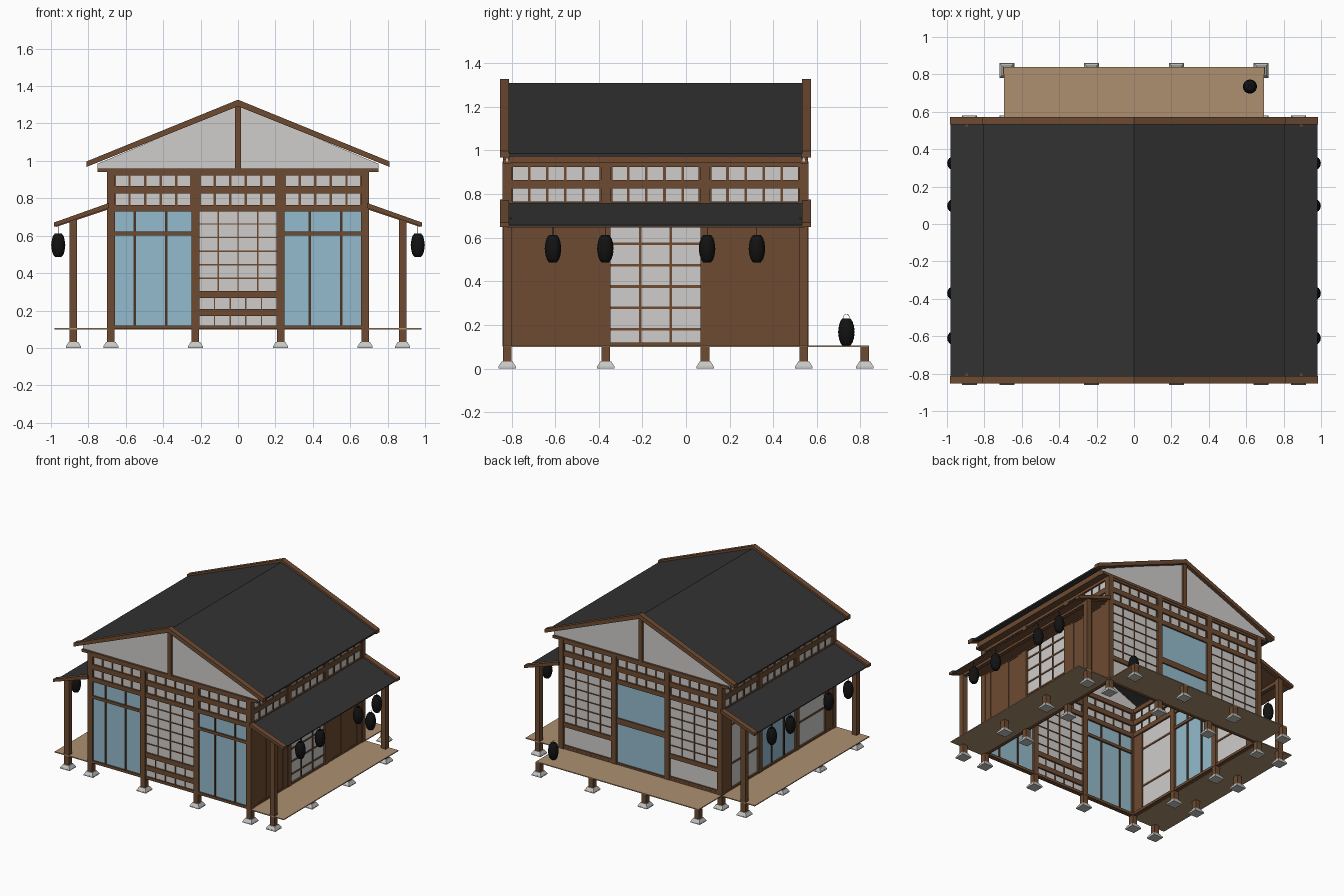
import bpy, bmesh, math
from mathutils import Vector

cube = bpy.data.objects.get("Cube")
if cube:
    bpy.data.objects.remove(cube, do_unlink=True)


def material(name, r, g, b):
    m = bpy.data.materials.new(name)
    m.use_nodes = True
    m.diffuse_color = (r, g, b, 1)
    m.node_tree.nodes["Principled BSDF"].inputs["Base Color"].default_value = (r, g, b, 1)
    return m


wood = material("brown_wood", 0.155, 0.07, 0.032)
dark = material("dark_wood", 0.07, 0.035, 0.018)
paper = material("white_paper", 0.62, 0.61, 0.6)
glass = material("blue_glass", 0.3, 0.5, 0.61)
slate = material("dark_roofing", 0.032, 0.032, 0.032)
plank = material("deck_boards", 0.42, 0.28, 0.165)
stone = material("grey_stone", 0.56, 0.56, 0.55)
black = material("black_lantern", 0.006, 0.006, 0.006)

FRONT, BACK, SIDE, MID = -0.84, 0.56, 0.7, -0.14
BAYS = (-0.455, 0, 0.455)
COLUMNS = (-0.68, -0.2275, 0.2275, 0.68)
parts = {}


def part(name, mat):
    """Mesh that collects all pieces of one part."""
    if name not in parts:
        parts[name] = (bmesh.new(), mat)
    return parts[name][0]


def prism(name, mat, pts, y0, y1):
    """Extrude an x-z outline along y."""
    bm = part(name, mat)
    a = [bm.verts.new((x, y0, z)) for x, z in pts]
    b = [bm.verts.new((x, y1, z)) for x, z in pts]
    bm.faces.new(a)
    bm.faces.new(b[::-1])
    for i in range(len(pts)):
        j = (i + 1) % len(pts)
        bm.faces.new((a[i], b[i], b[j], a[j]))


def box(name, mat, x0, x1, y0, y1, z0, z1):
    prism(name, mat, [(x0, z0), (x1, z0), (x1, z1), (x0, z1)], y0, y1)


def on_wall(side, name, mat, u0, u1, d0, d1, z0, z1):
    """Box on a wall: u runs along it from its middle, d goes inward."""
    name = side + "_" + name
    if side == "front":
        box(name, mat, u0, u1, FRONT + d0, FRONT + d1, z0, z1)
    elif side == "back":
        box(name, mat, u0, u1, BACK - d1, BACK - d0, z0, z1)
    else:
        s = 1 if side == "left" else -1
        xs = sorted((s * (SIDE - d0), s * (SIDE - d1)))
        box(name, mat, *xs, MID + u0, MID + u1, z0, z1)


def panel(side, name, mat, u0, u1, z0, z1, us=(), zs=(), bar=0.007, bar_mat=wood):
    """Thin sheet with bars across it at the given places."""
    on_wall(side, name, mat, u0, u1, 0.015, 0.023, z0, z1)
    for u in us:
        on_wall(side, name + "_bars", bar_mat, u - bar / 2, u + bar / 2, 0.009, 0.029, z0, z1)
    for z in zs:
        on_wall(side, name + "_bars", bar_mat, u0, u1, 0.01, 0.028, z - bar / 2, z + bar / 2)


def split(a, b, n):
    return [a + (b - a) * i / n for i in range(1, n)]


def screen(side, c, z0, z1, cols, rows, name="screen"):
    panel(side, name, paper, c - 0.21, c + 0.21, z0, z1,
          split(c - 0.21, c + 0.21, cols), split(z0, z1, rows))


def boards(side, u0, u1, n):
    step = (u1 - u0) / n
    for i in range(n):
        on_wall(side, "wall_boards", wood, u0 + i * step, u0 + (i + 1) * step,
                0.004 + 0.005 * (i % 2), 0.03, 0.1, 0.74)


# Frame and transom windows, the same on all four walls
for side in ("front", "back", "left", "right"):
    for u in COLUMNS:
        on_wall(side, "columns", wood, u - 0.021, u + 0.021, 0, 0.042, 0.1, 0.95)
    for z0, z1 in ((0.1, 0.12), (0.73, 0.765), (0.825, 0.865), (0.923, 0.955)):
        on_wall(side, "beams", wood, -0.695, 0.695, 0.003, 0.037, z0, z1)
    for c in BAYS:
        for z in (0.764, 0.864):
            panel(side, "transom", paper, c - 0.21, c + 0.21, z, z + 0.062,
                  [c + 0.083 * k for k in (-1.5, -0.5, 0.5, 1.5)], bar=0.012)
            for e in (-0.204, 0.204):
                on_wall(side, "transom_ends", wood, c + e - 0.006, c + e + 0.006,
                        0.008, 0.03, z, z + 0.062)

# Front: glass doors on both sides of a paper screen
for s in (-1, 1):
    c = s * 0.455
    panel("front", "glass_doors", glass, c - 0.21, c + 0.21, 0.11, 0.735,
          [s * 0.383, s * 0.553], bar=0.014, bar_mat=dark)
    on_wall("front", "door_rails", wood, c - 0.21, c + 0.21, 0.004, 0.035, 0.6, 0.622)
screen("front", 0, 0.3, 0.735, 4, 6)
for z in (0.11, 0.205):
    screen("front", 0, z, z + 0.062, 5, 1, "low_panel")
for z0, z1 in ((0.17, 0.207), (0.267, 0.305)):
    on_wall("front", "low_rails", wood, -0.21, 0.21, 0.004, 0.035, z0, z1)

# Back: glass between two screens with plain panels below
panel("back", "glass", glass, -0.21, 0.21, 0.11, 0.735)
on_wall("back", "low_rails", wood, -0.21, 0.21, 0.004, 0.035, 0.42, 0.465)
for c in (-0.455, 0.455):
    screen("back", c, 0.3, 0.735, 4, 6)
    panel("back", "low_panel", paper, c - 0.21, c + 0.21, 0.11, 0.3)
    on_wall("back", "low_rails", wood, c - 0.21, c + 0.21, 0.004, 0.035, 0.275, 0.31)
    on_wall("back", "low_rails", wood, c - 0.21, c + 0.21, 0.004, 0.035, 0.11, 0.135)

# Left: board walls and a screen door
boards("left", -0.7, -0.207, 5)
boards("left", 0.207, 0.7, 5)
panel("left", "screen_door", paper, -0.207, 0.207, 0.12, 0.74,
      (-0.07, 0.07), [0.18 + 0.098 * i for i in range(6)], bar=0.012)

# Right: plain panels beside glass doors
panel("right", "glass_doors", glass, -0.21, 0.21, 0.11, 0.735, (-0.075, 0.075), bar=0.014, bar_mat=dark)
on_wall("right", "door_rails", wood, -0.21, 0.21, 0.004, 0.035, 0.6, 0.622)
for s in (-1, 1):
    u0, u1 = sorted((s * 0.245, s * 0.57))
    panel("right", "plain_panel", paper, u0, u1, 0.11, 0.735, (), (0.3, 0.6), bar=0.014)
    boards("right", *sorted((s * 0.57, s * 0.7)), 1)

# Gables and roofs
for y, out in ((FRONT, -1), (BACK, 1)):
    ys = sorted((y - out * 0.015, y - out * 0.025))
    prism("gable_walls", paper, [(-0.75, 0.95), (0.75, 0.95), (0.75, 0.985), (0, 1.3), (-0.75, 0.985)], *ys)
    ys = sorted((y, y - out * 0.035))
    box("tie_beams", wood, -0.75, 0.75, *ys, 0.94, 0.96)
    box("king_posts", wood, -0.016, 0.016, *ys, 0.955, 1.3)
for s in (-1, 1):
    prism("upper_roof", slate, [(0, 1.308), (s * 0.805, 0.985), (s * 0.805, 0.972), (0, 1.295)],
          FRONT + 0.02, BACK - 0.02)
    prism("lower_roof", slate, [(s * 0.67, 0.768), (s * 0.98, 0.657), (s * 0.98, 0.65), (s * 0.67, 0.758)],
          FRONT + 0.02, BACK - 0.02)
    prism("lower_roof_lining", wood, [(s * 0.67, 0.758), (s * 0.975, 0.652), (s * 0.975, 0.646), (s * 0.67, 0.748)],
          FRONT + 0.02, BACK - 0.02)
    for y in (FRONT - 0.012, BACK - 0.028):
        prism("bargeboards", wood, [(0, 1.327), (s * 0.81, 0.997), (s * 0.81, 0.968), (0, 1.292)], y, y + 0.04)
        prism("veranda_bargeboards", wood,
              [(s * 0.69, 0.775), (s * 0.985, 0.67), (s * 0.985, 0.648), (s * 0.69, 0.748)], y, y + 0.04)
    xs = sorted((s * 0.69, s * 0.75))
    box("wall_plates", wood, *xs, FRONT + 0.03, BACK - 0.03, 0.945, 0.985)
    xs = sorted((s * 0.865, s * 0.895))
    box("veranda_beams", wood, *xs, FRONT + 0.02, BACK - 0.02, 0.655, 0.68)

# Decks
for x0, x1 in ((-0.98, -0.695), (0.695, 0.98)):
    box("side_decks", plank, x0, x1, FRONT, BACK, 0.099, 0.106)
box("back_deck", plank, -0.695, 0.695, BACK - 0.005, 0.84, 0.099, 0.106)

# Posts on stone footings
spots = set()
for u in COLUMNS:
    spots |= {(u, FRONT + 0.02, 0.1), (u, BACK - 0.02, 0.1), (u, 0.82, 0.1)}
    for s in (-1, 1):
        corner = abs(u) > 0.5
        spots |= {(s * 0.68, MID + u, 0.1), (s * 0.88, MID + u, 0.69 if corner else 0.1)}
for x, y, top in sorted(spots):
    box("posts", wood, x - 0.02, x + 0.02, y - 0.02, y + 0.02, 0.028, top)
    bm = part("footings", stone)
    made = bmesh.ops.create_cube(bm, size=1)["verts"]
    for v in made:
        w = 0.08 if v.co.z < 0 else 0.052
        v.co = Vector((x + v.co.x * w, y + v.co.y * w, 0.008 if v.co.z < 0 else 0.031))
    box("footings", stone, x - 0.04, x + 0.04, y - 0.04, y + 0.04, 0, 0.009)


def lantern(name, x, y, z0):
    """Barrel of stacked ribs, open at the top."""
    bm = part(name, black)
    n, h = 16, 0.125
    outline = [(0.0, 0)]
    for i in range(n + 1):
        t = i / n
        r = 0.018 + 0.02 * math.sin(math.pi * t) ** 0.6 - 0.0015 * (i % 2)
        outline.append((r, t * h))
    outline += [(0.009, h), (0.009, h - 0.02), (0.0, h - 0.02)]
    vs = [bm.verts.new((x + r, y, z0 + z)) for r, z in outline]
    es = [bm.edges.new(p) for p in zip(vs, vs[1:])]
    bmesh.ops.spin(bm, geom=vs + es, cent=(x, y, 0), axis=(0, 0, 1), angle=2 * math.pi, steps=16)
    bmesh.ops.remove_doubles(bm, verts=bm.verts, dist=0.0001)


for s in (-1, 1):
    for y in (-0.61, -0.37, 0.097, 0.325):
        lantern("hanging_lanterns", s * 0.961, y, 0.487)
        box("lantern_cords", black, s * 0.961 - 0.0015, s * 0.961 + 0.0015, y - 0.0015, y + 0.0015, 0.59, 0.655)
lantern("standing_lantern", 0.62, 0.735, 0.105)

# Turn the collected parts into objects
for name, (bm, mat) in parts.items():
    bmesh.ops.recalc_face_normals(bm, faces=bm.faces)
    me = bpy.data.meshes.new(name)
    bm.to_mesh(me)
    bm.free()
    me.materials.append(mat)
    if "lantern" in name and "cords" not in name:
        for p in me.polygons:
            p.use_smooth = True
    bpy.context.collection.objects.link(bpy.data.objects.new(name, me))

# Wire handle of the standing lantern
wire = bpy.data.curves.new("lantern_handle", "CURVE")
wire.dimensions = "3D"
wire.bevel_depth = 0.0012
wire.bevel_resolution = 1
line = wire.splines.new("POLY")
line.points.add(8)
for i, p in enumerate(line.points):
    a = math.pi * i / 8
    p.co = (0.62, 0.735 + 0.015 * math.cos(a), 0.228 + 0.022 * math.sin(a), 1)
wire.materials.append(stone)
bpy.context.collection.objects.link(bpy.data.objects.new("lantern_handle", wire))
